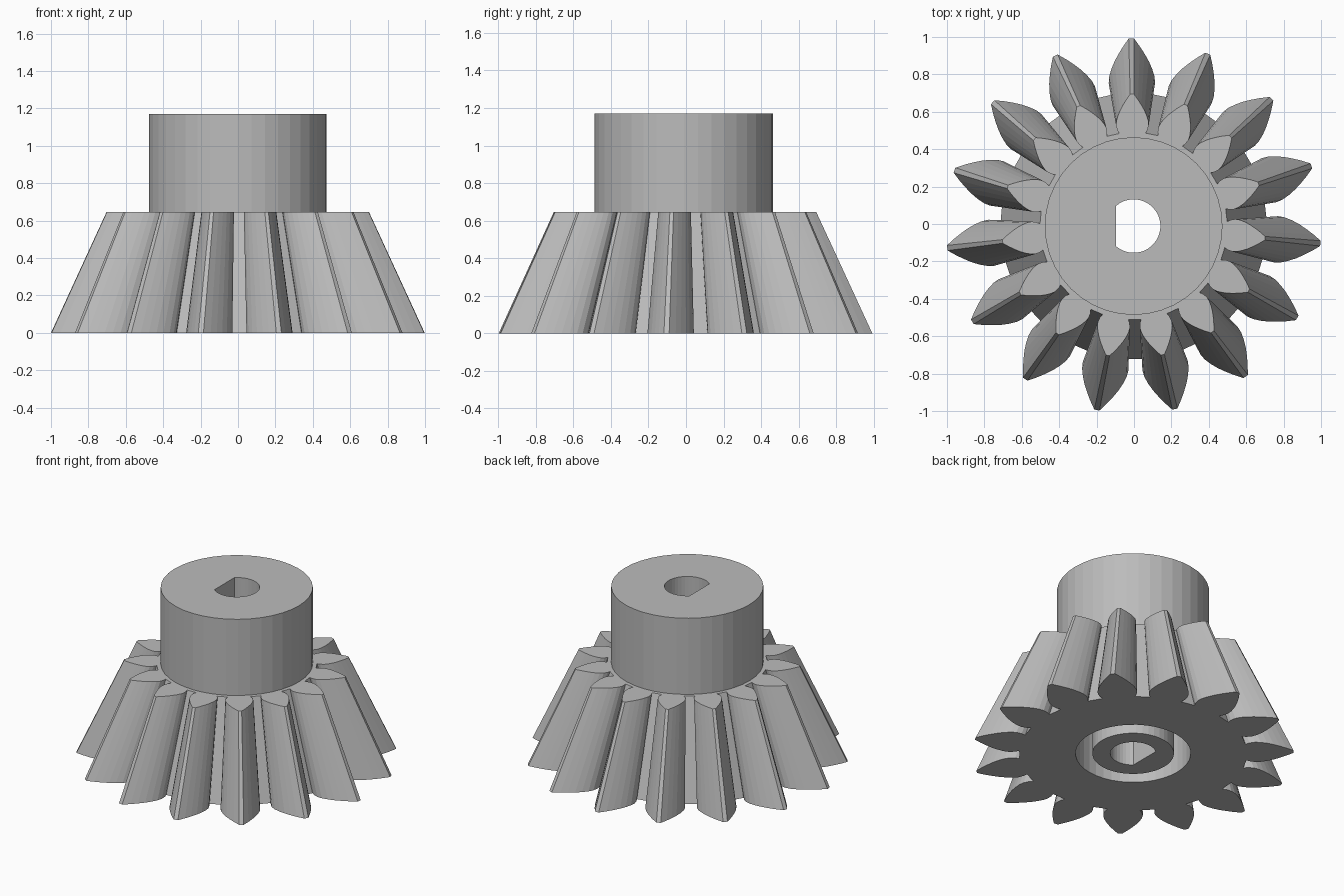
import bpy
import bmesh
from math import cos, sin, pi, radians, acos

cube = bpy.data.objects.get("Cube")
if cube:
    bpy.data.objects.remove(cube)

TEETH = 15
CENTRE = (-0.002, -0.011)
GEAR_TOP, HUB_TOP = 0.645, 1.17
TOP_SCALE = 0.703

grey = bpy.data.materials.new("light grey")
grey.use_nodes = True
grey.diffuse_color = (0.5, 0.5, 0.5, 1)
grey.node_tree.nodes["Principled BSDF"].inputs["Base Color"].default_value = (0.5, 0.5, 0.5, 1)


def arc(radius, count, start=0.0, end=2 * pi, closed=True):
    step = (end - start) / (count if closed else count - 1)
    return [(radius * cos(start + i * step), radius * sin(start + i * step)) for i in range(count)]


def loft(name, sections, ring=False):
    """Skin matching (outline, z, scale) sections; cap the ends or join them into a ring."""
    bm = bmesh.new()
    loops = [[bm.verts.new((x * s + CENTRE[0], y * s + CENTRE[1], z)) for x, y in outline]
             for outline, z, s in sections]
    pairs = list(zip(loops, loops[1:]))
    if ring:
        pairs.append((loops[-1], loops[0]))
    else:
        bm.faces.new(loops[0])
        bm.faces.new(loops[-1])
    for a, b in pairs:
        for i in range(len(a)):
            j = (i + 1) % len(a)
            bm.faces.new((a[i], a[j], b[j], b[i]))
    bmesh.ops.recalc_face_normals(bm, faces=bm.faces)
    mesh = bpy.data.meshes.new(name)
    bm.to_mesh(mesh)
    bm.free()
    mesh.materials.append(grey)
    obj = bpy.data.objects.new(name, mesh)
    bpy.context.collection.objects.link(obj)
    return obj


def combine(target, tool, operation):
    mod = target.modifiers.new(operation.lower(), 'BOOLEAN')
    mod.object, mod.operation, mod.solver = tool, operation, 'EXACT'
    tool.hide_render = True
    bpy.context.view_layer.objects.active = target
    bpy.ops.object.modifier_apply(modifier=mod.name)
    bpy.data.objects.remove(tool)


# Tooth flank from root to tip: distance from axis, half width
flank = [(0.705, 0.1), (0.73, 0.115), (0.765, 0.124), (0.8, 0.121), (0.84, 0.109),
         (0.88, 0.092), (0.92, 0.07), (0.96, 0.045), (1.003, 0.014)]
tooth = [(r, -w) for r, w in flank] + [(r, w) for r, w in reversed(flank)]

outline = []
for k in range(TEETH):
    a = radians(90.7) + k * 2 * pi / TEETH
    outline += [(r * cos(a) - w * sin(a), r * sin(a) + w * cos(a)) for r, w in tooth]

# Tapered toothed body with a plain round hub on top
gear = loft("bevel_gear", [(outline, 0, 1), (outline, GEAR_TOP, TOP_SCALE)])
rim = arc(0.475, 40)
combine(gear, loft("hub", [(rim, 0.5, 1), (rim, HUB_TOP, 1)]), 'UNION')

# Ring-shaped recess underneath
outer, inner = arc(0.36, 40), arc(0.255, 40)
combine(gear, loft("recess_cutter", [(outer, -0.1, 1), (outer, 0.4, 1),
                                     (inner, 0.4, 1), (inner, -0.1, 1)], ring=True), 'DIFFERENCE')

# D-shaped shaft bore, flat on the right
limit = pi - acos(0.093 / 0.143)
bore = arc(0.143, 30, -limit, limit, closed=False)
combine(gear, loft("bore_cutter", [(bore, -0.1, 1), (bore, HUB_TOP + 0.1, 1)]), 'DIFFERENCE')
